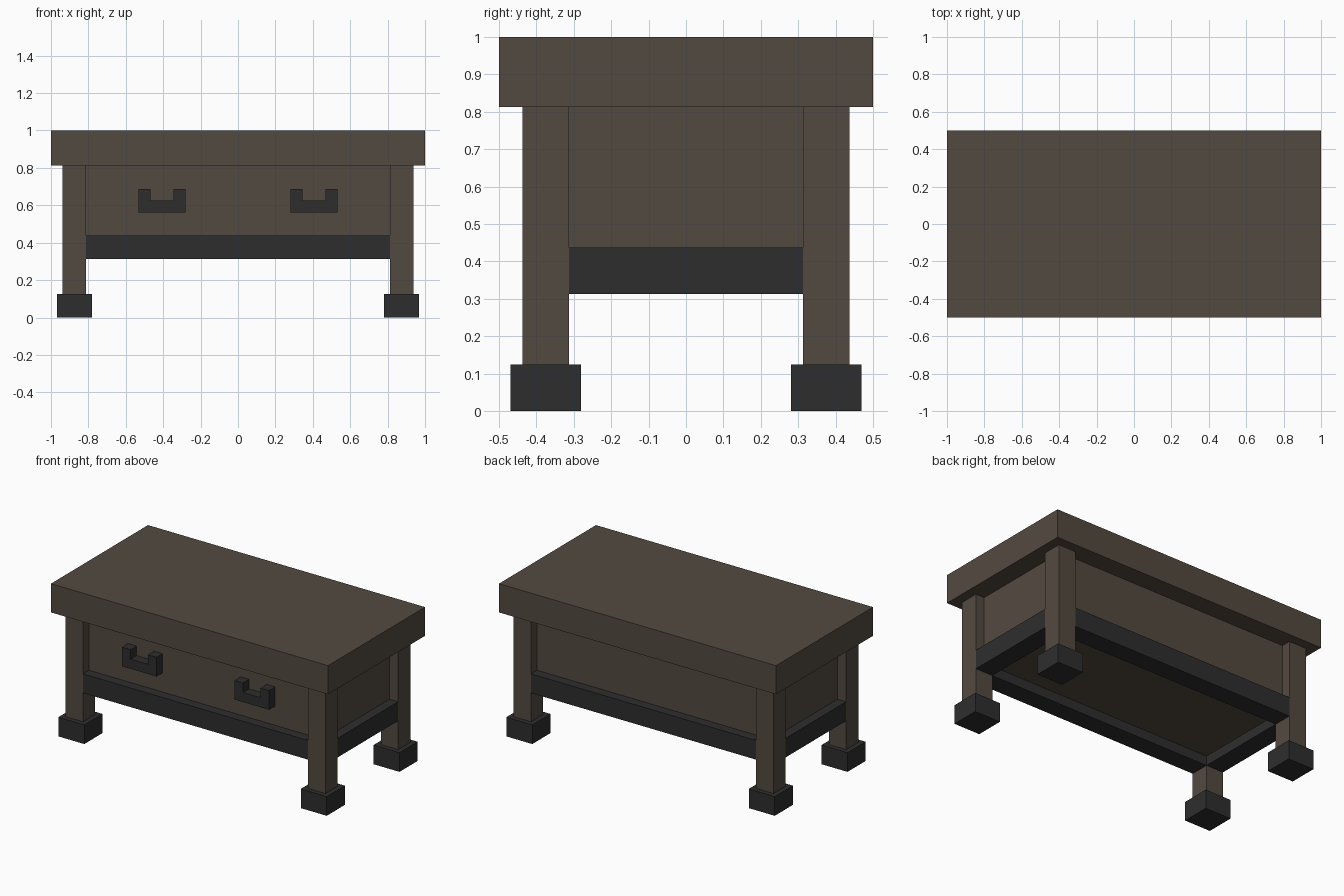
import bpy
import bmesh
from mathutils import Matrix, Vector

if "Cube" in bpy.data.objects:
    bpy.data.objects.remove(bpy.data.objects["Cube"], do_unlink=True)


def material(name, colour):
    mat = bpy.data.materials.new(name)
    mat.use_nodes = True
    mat.diffuse_color = colour
    bsdf = next(n for n in mat.node_tree.nodes if n.type == 'BSDF_PRINCIPLED')
    bsdf.inputs["Base Color"].default_value = colour
    bsdf.inputs["Roughness"].default_value = 0.8
    return mat


wood = material("dark brown wood", (0.086, 0.068, 0.051, 1))
iron = material("black iron", (0.027, 0.027, 0.027, 1))

U = 1 / 32  # the whole table sits on this grid


def link(name, bm, mat):
    bmesh.ops.recalc_face_normals(bm, faces=bm.faces)
    mesh = bpy.data.meshes.new(name)
    bm.to_mesh(mesh)
    bm.free()
    mesh.materials.append(mat)
    obj = bpy.data.objects.new(name, mesh)
    bpy.context.collection.objects.link(obj)
    return obj


def box(name, mat, x, y, z):
    """Box from (low, high) ranges given in grid units."""
    lo, hi = (Vector(p) * U for p in zip(x, y, z))
    size = hi - lo
    bm = bmesh.new()
    bmesh.ops.create_cube(bm, size=1, matrix=Matrix.Translation((lo + hi) / 2)
                          @ Matrix.Diagonal((*size, 1)))
    return link(name, bm, mat)


def span(centre, half):
    return centre - half, centre + half


# Table top and the drawer body below it
box("table_top", wood, (-32, 32), (-16, 16), (26, 32))
box("drawer_body", wood, (-28, 28), (-12, 12), (12, 26))

# Four legs standing in iron feet
for sx, side in ((1, "left"), (-1, "right")):
    for sy, end in ((-1, "front"), (1, "back")):
        cx, cy = 28 * sx, 12 * sy
        box(f"{end}_{side}_leg", wood, span(cx, 2), span(cy, 2), (4, 26))
        box(f"{end}_{side}_foot", iron, span(cx, 3), span(cy, 3), (0, 4))

# Iron rails between the legs
for s, end in ((-1, "front"), (1, "back")):
    box(f"{end}_rail", iron, (-26, 26), span(12 * s, 2), (10, 14))
for s, side in ((1, "left"), (-1, "right")):
    box(f"{side}_rail", iron, span(28 * s, 2), (-10, 10), (10, 14))

# U-shaped drawer pulls, extruded from a front profile
PULL = [(-4, 18), (4, 18), (4, 22), (2, 22), (2, 20), (-2, 20), (-2, 22), (-4, 22)]
for s, side in ((1, "left"), (-1, "right")):
    bm = bmesh.new()
    verts = [bm.verts.new(((13 * s + x) * U, -14 * U, z * U)) for x, z in PULL]
    face = bm.faces.new(verts)
    ext = bmesh.ops.extrude_face_region(bm, geom=[face], use_keep_orig=True)
    moved = [g for g in ext["geom"] if isinstance(g, bmesh.types.BMVert)]
    bmesh.ops.translate(bm, verts=moved, vec=(0, 2 * U, 0))
    link(f"{side}_drawer_pull", bm, iron)
